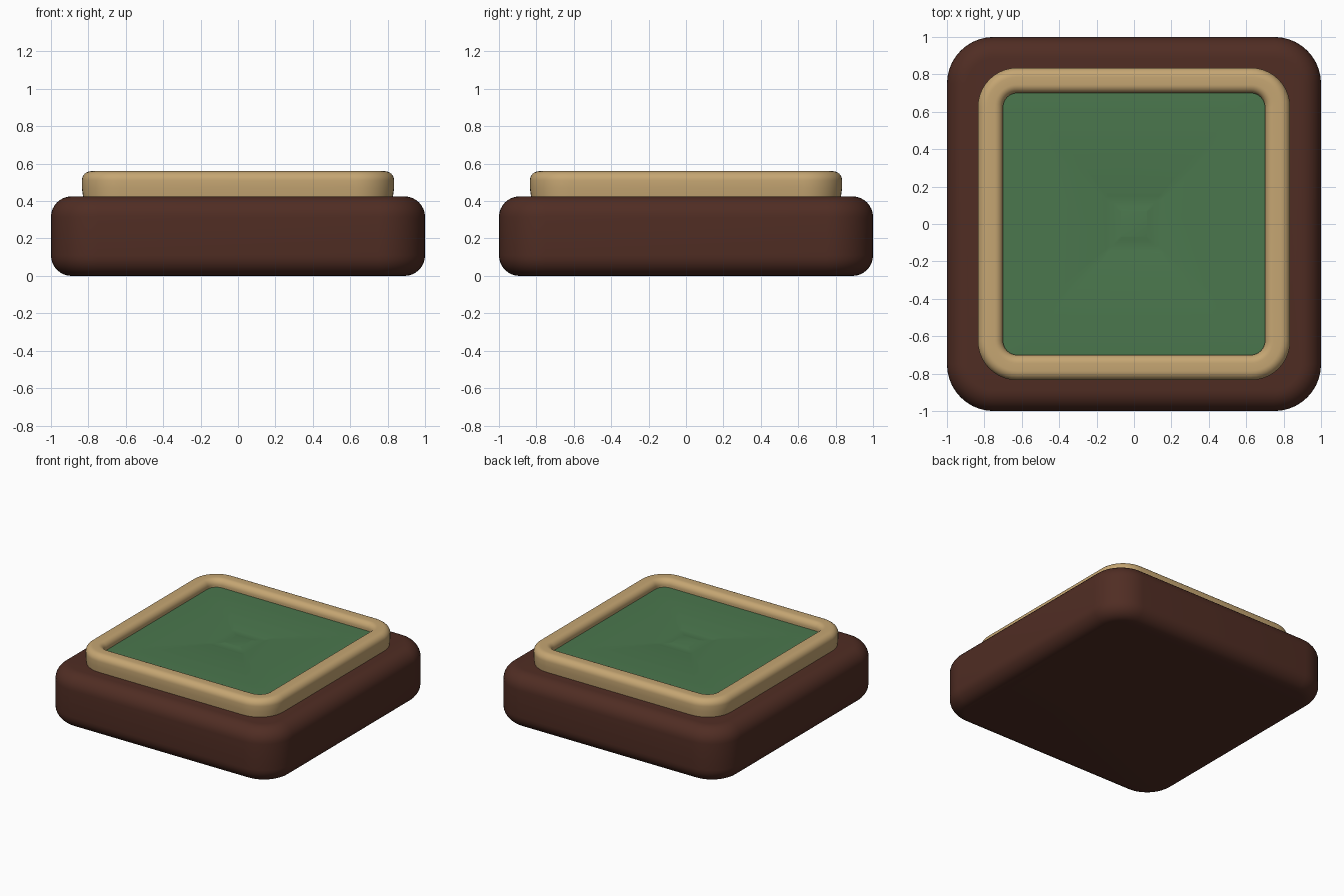
import bpy, bmesh, math

cube = bpy.data.objects.get("Cube")
if cube:
    bpy.data.objects.remove(cube, do_unlink=True)


def material(name, colour):
    m = bpy.data.materials.new(name)
    m.use_nodes = True
    m.diffuse_color = (*colour, 1)
    m.node_tree.nodes["Principled BSDF"].inputs["Base Color"].default_value = (*colour, 1)
    return m


def outline(half, radius, z, steps=10):
    """Rounded square, counter-clockwise."""
    pts, c = [], half - radius
    for q in range(4):
        cx = c if q in (0, 3) else -c
        cy = c if q < 2 else -c
        for i in range(steps + 1):
            a = (q + i / steps) * math.pi / 2
            pts.append((cx + radius * math.cos(a), cy + radius * math.sin(a), z))
    return pts


def loft(name, sections, mat, caps=(False, False), closed=False):
    """Skin through rounded squares given as (half, radius, z)."""
    bm = bmesh.new()
    loops = [[bm.verts.new(p) for p in outline(*s)] for s in sections]
    pairs = list(zip(loops, loops[1:]))
    if closed:
        pairs.append((loops[-1], loops[0]))
    for a, b in pairs:
        for i in range(len(a)):
            j = (i + 1) % len(a)
            bm.faces.new((a[i], a[j], b[j], b[i]))
    if caps[0]:
        bm.faces.new(loops[0][::-1])
    if caps[1]:
        bm.faces.new(loops[-1])
    mesh = bpy.data.meshes.new(name)
    bm.to_mesh(mesh)
    bm.free()
    mesh.materials.append(mat)
    ob = bpy.data.objects.new(name, mesh)
    bpy.context.collection.objects.link(ob)
    bpy.ops.object.select_all(action='DESELECT')
    ob.select_set(True)
    bpy.context.view_layer.objects.active = ob
    bpy.ops.object.shade_smooth_by_angle(angle=math.radians(35))
    return ob


def arc(half, corner, z, radius, start, end, steps=8):
    """Sections sweeping a rounded edge; angles in degrees from outward."""
    out = []
    for i in range(steps + 1):
        a = math.radians(start + (end - start) * i / steps)
        d = radius * math.cos(a)
        out.append((half + d, corner + d, z + radius * math.sin(a)))
    return out


brown = material("dark brown wood", (0.08, 0.026, 0.017))
tan = material("tan trim", (0.56, 0.38, 0.17))
green = material("green felt", (0.07, 0.185, 0.075))

# Heavy base with rounded edges all round
loft("base", arc(0.89, 0.14, 0.11, 0.11, -90, 0) + arc(0.89, 0.14, 0.315, 0.11, 0, 90),
     brown, caps=(True, True))

# Raised rim: bulging outer wall, rounded top, inner wall
rim = [(0.825, 0.2, 0.4), (0.835, 0.21, 0.47)]
rim += arc(0.785, 0.16, 0.51, 0.05, 0, 90)
rim += arc(0.745, 0.12, 0.515, 0.045, 90, 180)
rim += [(0.7, 0.075, 0.4)]
loft("rim", rim, tan, closed=True)

# Slightly crowned inset panel with a faint square dimple in the middle
loft("panel", [(0.71, 0.085, 0.42), (0.71, 0.085, 0.5), (0.17, 0.02, 0.518), (0.15, 0.015, 0.514),
               (0.09, 0.01, 0.514), (0.07, 0.005, 0.518)],
     green, caps=(True, True))
